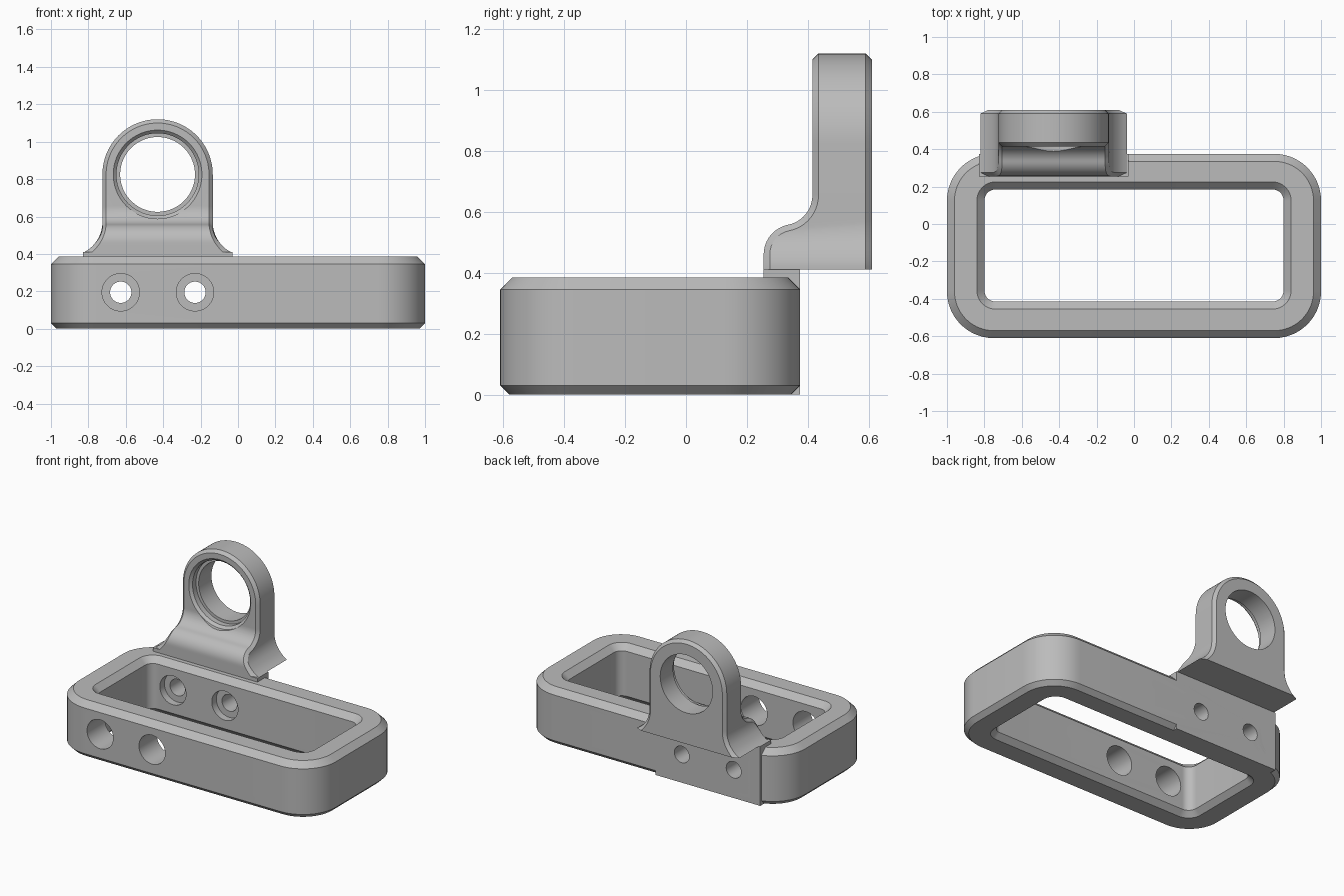
import bpy, bmesh, math

cube = bpy.data.objects.get("Cube")
if cube:
    bpy.data.objects.remove(cube, do_unlink=True)

grey = bpy.data.materials.new("plain_grey")
grey.use_nodes = True
grey.diffuse_color = (0.5, 0.5, 0.5, 1)
grey.node_tree.nodes["Principled BSDF"].inputs["Base Color"].default_value = (0.5, 0.5, 0.5, 1)


def loft(name, rings, closed=False):
    """Skin a list of equal-length point rings into a solid."""
    bm = bmesh.new()
    rows = [[bm.verts.new(p) for p in ring] for ring in rings]
    pairs = list(zip(rows, rows[1:]))
    if closed:
        pairs.append((rows[-1], rows[0]))
    else:
        bm.faces.new(rows[0])
        bm.faces.new(rows[-1])
    n = len(rows[0])
    for a, b in pairs:
        for i in range(n):
            j = (i + 1) % n
            bm.faces.new((a[i], a[j], b[j], b[i]))
    bmesh.ops.remove_doubles(bm, verts=bm.verts, dist=0.0001)
    bmesh.ops.recalc_face_normals(bm, faces=bm.faces)
    mesh = bpy.data.meshes.new(name)
    bm.to_mesh(mesh)
    bm.free()
    mesh.materials.append(grey)
    obj = bpy.data.objects.new(name, mesh)
    bpy.context.collection.objects.link(obj)
    return obj


def rounded_rect(hx, y0, y1, r, z, seg=14):
    pts = []
    corners = ((hx - r, y1 - r), (r - hx, y1 - r), (r - hx, y0 + r), (hx - r, y0 + r))
    for k, (cx, cy) in enumerate(corners):
        for i in range(seg + 1):
            a = math.pi / 2 * (k + i / seg)
            pts.append((cx + r * math.cos(a), cy + r * math.sin(a), z))
    return pts


def bore(name, x, z, profile, seg=64):
    """Turned cutter along y from (radius, y) pairs."""
    angles = [2 * math.pi * i / seg for i in range(seg)]
    obj = loft(name, [[(x + r * math.cos(a), y, z + r * math.sin(a)) for a in angles]
                      for r, y in profile])
    obj.hide_render = True
    return obj


def cut(obj, cutters):
    bpy.context.view_layer.objects.active = obj
    for c in cutters:
        mod = obj.modifiers.new("cut", "BOOLEAN")
        mod.operation = "DIFFERENCE"
        mod.solver = "EXACT"
        mod.object = c
        bpy.ops.object.modifier_apply(modifier=mod.name)


# Frame: chamfered rounded loop
BACK, FRONT, TOP = 0.375, -0.61, 0.385


def outer(d, z):
    return rounded_rect(1 - d, FRONT + d, BACK - d, 0.25 - d, z)


def inner(d, z):
    return rounded_rect(0.80 + d, -0.415 - d, 0.185 + d, 0.06 + d, z)


frame = loft("frame", [outer(0.03, 0), outer(0, 0.03), outer(0, TOP - 0.04), outer(0.04, TOP),
                       inner(0.04, TOP), inner(0, TOP - 0.04), inner(0, 0.035), inner(0.035, 0)],
             closed=True)

# Mounting block let into the back wall
CX, CZ, R, C = -0.43, 0.825, 0.295, 0.02
BASE, HALF, LIP_Y = 0.41, 0.40, 0.255


def block_ring(z):
    return [(CX - HALF, LIP_Y, z), (CX + HALF, LIP_Y, z),
            (CX + HALF, BACK, z), (CX - HALF, BACK, z)]


block = loft("mounting_block", [block_ring(0), block_ring(BASE)])

# Ring arm: flared foot, stepped front, round head
FLARE_TOP, FLARE_R = 0.57, 0.181
S0, S_R, S_A = 0.46, 0.0994, math.radians(78.7)
S1 = S0 + 2 * S_R * math.sin(S_A)
ARM_FRONT, ARM_BACK = 0.415, 0.61


def half_width(z):
    """Half width and chamfered half width below the head."""
    d = max(0, FLARE_TOP - z)
    root = math.sqrt(FLARE_R ** 2 - d ** 2)
    w = R + FLARE_R - root
    return w, w - C * FLARE_R / root


def arm_ring(px, pz, qx, qz, y, lean=0):
    py, fz = y + C * math.cos(lean), pz - C * math.sin(lean)
    half = [(qx, y, qz), (px, py, fz), (px, ARM_BACK - C, pz), (qx, ARM_BACK, qz)]
    right = [(CX + x, v, z) for x, v, z in half]
    left = [(CX - x, v, z) for x, v, z in reversed(half)]
    return right + left


rings = []
for i in range(5):
    z = BASE + (S0 - BASE) * i / 5
    w, q = half_width(z)
    rings.append(arm_ring(w, z, q, z, LIP_Y))
STEPS = 12
for i in range(2 * STEPS + 1):
    if i <= STEPS:
        a = S_A * i / STEPS
        y, z = LIP_Y + S_R * (1 - math.cos(a)), S0 + S_R * math.sin(a)
    else:
        a = S_A * (2 * STEPS - i) / STEPS
        y, z = ARM_FRONT - S_R * (1 - math.cos(a)), S1 - S_R * math.sin(a)
    w, q = half_width(z)
    rings.append(arm_ring(w, z, q, z, y, a))
for i in range(25):
    a = math.pi / 2 * i / 24
    c, s = math.cos(a), math.sin(a)
    rings.append(arm_ring(R * c, CZ + R * s, (R - C) * c, CZ + (R - C) * s, ARM_FRONT))
# the last ring collapses to a ridge, so its cap is removed with the doubles
rings[-1] = [(CX, v, z) for _, v, z in rings[-1]]


def arm_loft():
    top = rings.pop()
    obj = loft("ring_arm", rings)
    bm = bmesh.new()
    bm.from_mesh(obj.data)
    # swap the flat cap for the closing ridge of the head
    zmax = max(v.co.z for v in bm.verts)
    cap = max((f for f in bm.faces if len(f.verts) == 8), key=lambda f: f.calc_center_median().z)
    bmesh.ops.delete(bm, geom=[cap], context="FACES_ONLY")
    base = []
    for p in rings[-1]:
        base.append(min(bm.verts, key=lambda v: sum((v.co[k] - p[k]) ** 2 for k in range(3))))
    ridge = [bm.verts.new(p) for p in top[:4]]
    ridge += ridge[::-1]
    for i in range(8):
        j = (i + 1) % 8
        quad = list(dict.fromkeys((base[i], base[j], ridge[j], ridge[i])))
        bm.faces.new(quad)
    bmesh.ops.recalc_face_normals(bm, faces=bm.faces)
    bm.to_mesh(obj.data)
    bm.free()
    return obj


arm = arm_loft()

# Ring opening with a chamfered seat
ring_bore = bore("ring_bore", CX, CZ, [(0.237, 0.2), (0.237, ARM_FRONT), (0.22, 0.432),
                                       (0.22, 0.47), (0.2, 0.47), (0.2, 0.7)], 96)
cut(arm, [ring_bore])

# Screw holes: wide access in front, counterbored at the back
screws = []
for x in (-0.627, -0.23):
    screws.append(bore("screw_bore", x, 0.195, [(0.1, -0.7), (0.1, 0.235), (0.057, 0.235), (0.057, 0.5)]))
cut(frame, screws)
cut(block, screws)
for c in screws + [ring_bore]:
    bpy.data.objects.remove(c, do_unlink=True)

# Smooth curves, crisp edges
for obj in (frame, block, arm):
    bpy.ops.object.select_all(action="DESELECT")
    obj.select_set(True)
    bpy.context.view_layer.objects.active = obj
    bpy.ops.object.shade_smooth_by_angle(angle=math.radians(25))
